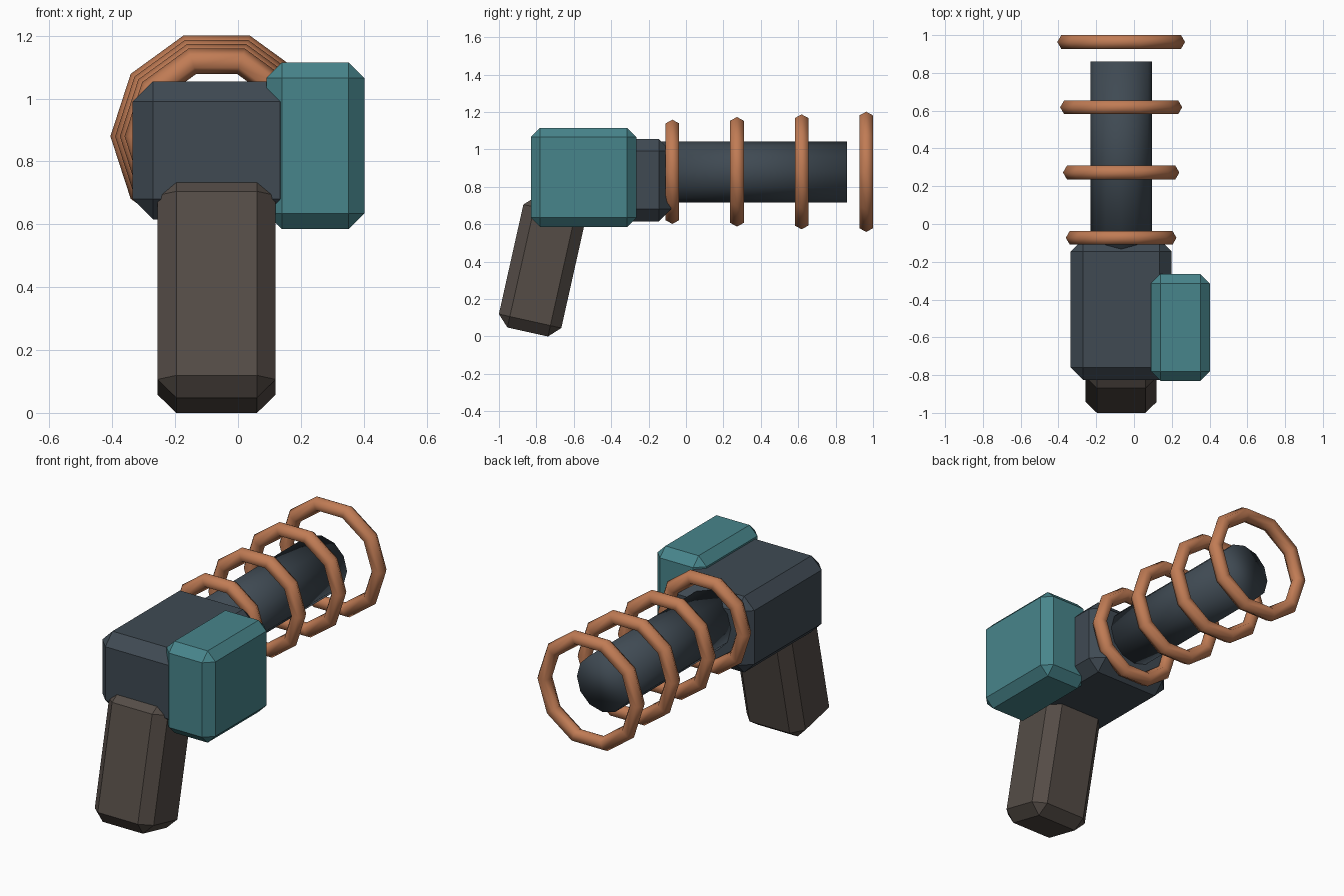
import bpy, math
from mathutils import Vector

if "Cube" in bpy.data.objects:
    bpy.data.objects.remove(bpy.data.objects["Cube"])

AXIS_X, AXIS_Z = -0.068, 0.88   # barrel axis


def material(name, rgb):
    m = bpy.data.materials.new(name)
    m.diffuse_color = (*rgb, 1)
    m.use_nodes = True
    m.node_tree.nodes["Principled BSDF"].inputs["Base Color"].default_value = m.diffuse_color
    return m


SLATE = material("slate", (0.050, 0.068, 0.086))
TEAL = material("teal", (0.064, 0.235, 0.260))
BROWN = material("dark_brown", (0.090, 0.073, 0.062))
COPPER = material("copper", (0.53, 0.20, 0.09))


def finish(name, mat, smooth):
    ob = bpy.context.object
    ob.name = name
    ob.data.materials.append(mat)
    if smooth:
        bpy.ops.object.shade_smooth()
    else:
        bpy.ops.object.shade_flat()
    return ob


def chamfered_box(name, lo, hi, bevel, mat, tilt=0):
    lo, hi = Vector(lo), Vector(hi)
    bpy.ops.mesh.primitive_cube_add(size=1, location=(lo + hi) / 2)
    ob = bpy.context.object
    ob.scale = hi - lo
    bpy.ops.object.transform_apply(location=False, rotation=False, scale=True)
    ob.rotation_euler.x = tilt
    mod = ob.modifiers.new("chamfer", 'BEVEL')
    mod.width = bevel
    mod.segments = 1
    return finish(name, mat, False)


# Main body and side canister
chamfered_box("body", (-0.335, -0.825, 0.615), (0.199, -0.08, 1.055), 0.065, SLATE)
chamfered_box("side_canister", (0.09, -0.83, 0.585), (0.402, -0.265, 1.115), 0.05, TEAL)

# Grip, leaning back toward the bottom
cx, cy, cz, w, d, h = -0.068, -0.768, 0.375, 0.376, 0.342, 0.72
chamfered_box("grip", (cx - w / 2, cy - d / 2, cz - h / 2),
              (cx + w / 2, cy + d / 2, cz + h / 2), 0.06, BROWN, tilt=-0.22)

# Barrel
y0, y1 = -0.14, 0.86
bpy.ops.mesh.primitive_cylinder_add(vertices=12, radius=0.163, depth=y1 - y0,
                                    location=(AXIS_X, (y0 + y1) / 2, AXIS_Z),
                                    rotation=(math.pi / 2, 0, 0))
finish("barrel", SLATE, True)

# Coil rings, growing toward the muzzle
for i in range(4):
    bpy.ops.mesh.primitive_torus_add(major_segments=10, minor_segments=6,
                                     major_radius=0.251 + 0.015 * i, minor_radius=0.042,
                                     location=(AXIS_X, -0.073 + 0.3455 * i, AXIS_Z),
                                     rotation=(math.pi / 2, 0, 0))
    finish(f"coil_ring_{i + 1}", COPPER, True)
